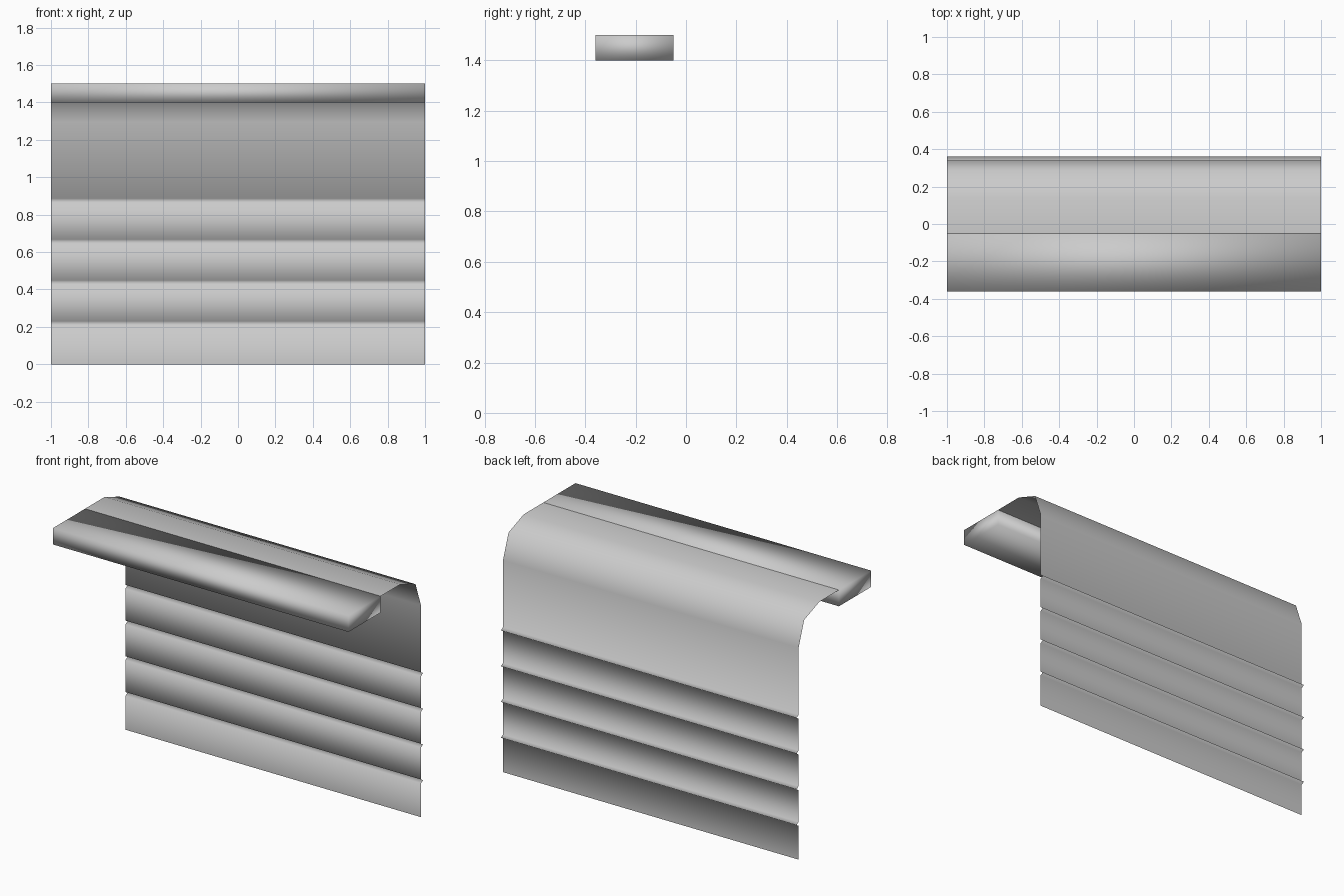
import bpy, bmesh

if "Cube" in bpy.data.objects:
    bpy.data.objects.remove(bpy.data.objects["Cube"])


def make_object(name, bm):
    bmesh.ops.recalc_face_normals(bm, faces=bm.faces)
    mesh = bpy.data.meshes.new(name)
    bm.to_mesh(mesh)
    bm.free()
    for p in mesh.polygons:
        p.use_smooth = True
    obj = bpy.data.objects.new(name, mesh)
    bpy.context.collection.objects.link(obj)
    return obj


# Door sheet: side profile (y, z) with V grooves, curving over to the header
wall_y, ridge_y = 0.34, 0.36
profile = [(wall_y, 0.0)]
for i in range(1, 5):
    z = i * 0.2185
    profile += [(wall_y, z - 0.012), (ridge_y, z), (wall_y, z + 0.012)]
profile += [(wall_y, 1.295), (0.287, 1.445), (0.14, 1.5), (-0.05, 1.5)]

bm = bmesh.new()
rows = [[bm.verts.new((x, y, z)) for x in (-1, 1)] for y, z in profile]
for a, b in zip(rows, rows[1:]):
    bm.faces.new((a[0], a[1], b[1], b[0]))
make_object("shutter_sheet", bm)

# Header box along the front edge
bm = bmesh.new()
bmesh.ops.create_cube(bm, size=1)
for v in bm.verts:
    v.co = (v.co.x * 2, v.co.y * 0.31 - 0.205, v.co.z * 0.1 + 1.45)
make_object("front_header", bm)
